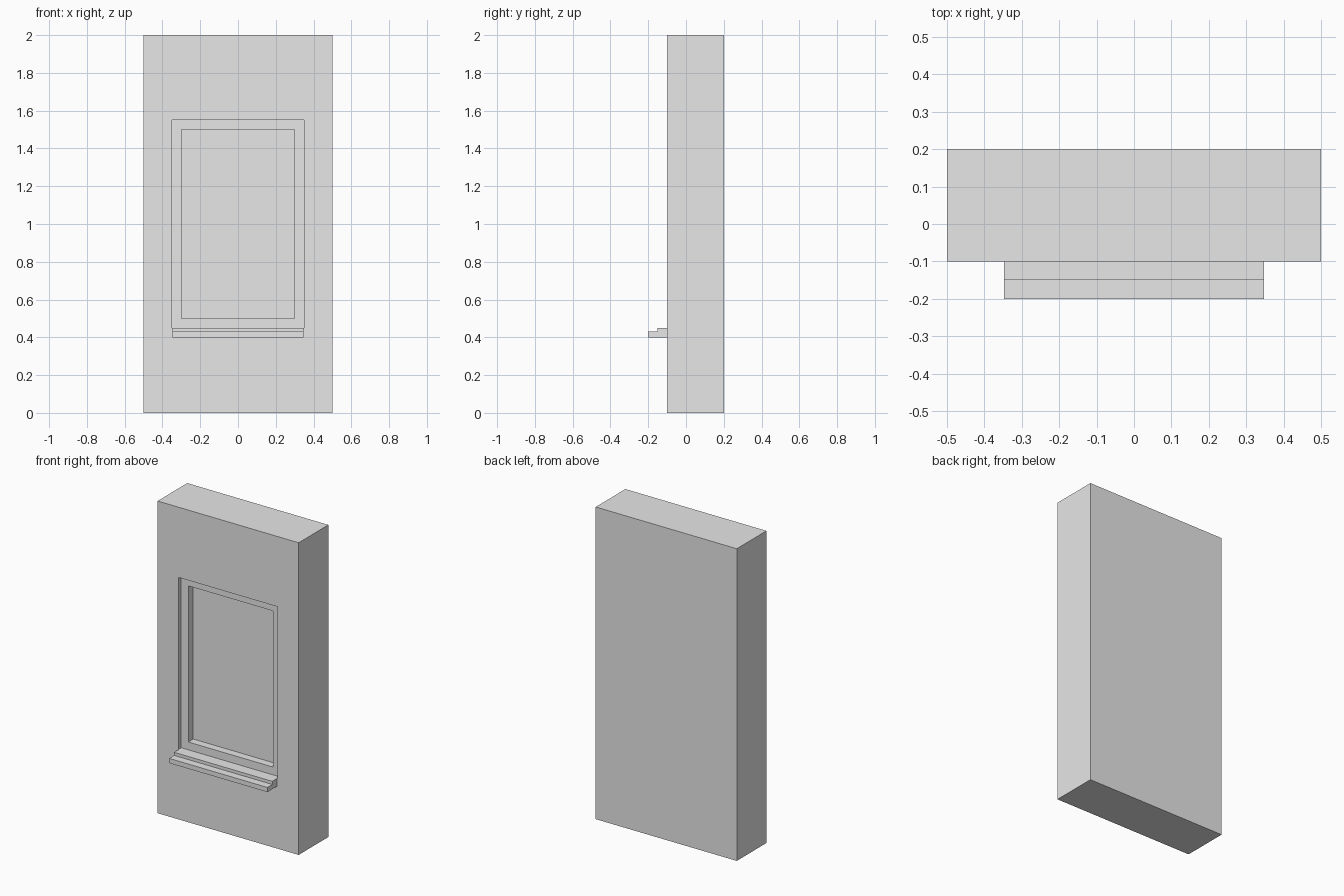
import bpy
import bmesh
from mathutils import Vector

cube = bpy.data.objects.get("Cube")
if cube:
    bpy.data.objects.remove(cube, do_unlink=True)

# Single plain plaster colour
plaster = bpy.data.materials.new("light_grey_plaster")
plaster.use_nodes = True
plaster.diffuse_color = (0.8, 0.8, 0.8, 1)
plaster.node_tree.nodes["Principled BSDF"].inputs["Base Color"].default_value = (0.8, 0.8, 0.8, 1)


def finish(bm, name):
    bmesh.ops.recalc_face_normals(bm, faces=bm.faces[:])
    mesh = bpy.data.meshes.new(name)
    bm.to_mesh(mesh)
    bm.free()
    mesh.materials.append(plaster)
    obj = bpy.data.objects.new(name, mesh)
    bpy.context.collection.objects.link(obj)
    return obj


def box(name, low, high):
    bm = bmesh.new()
    bmesh.ops.create_cube(bm, size=1)
    low, high = Vector(low), Vector(high)
    for v in bm.verts:
        v.co = (low + high) / 2 + v.co * (high - low)
    return finish(bm, name)


def recess(wall, name, half_width, bottom, top, back):
    """Cut a rectangular pocket from the wall front to y = back."""
    cutter = box(name, (-half_width, -0.3, bottom), (half_width, back, top))
    cutter.hide_render = True
    cutter.hide_set(True)
    cutter.display_type = 'WIRE'
    mod = wall.modifiers.new(name, 'BOOLEAN')
    mod.operation = 'DIFFERENCE'
    mod.solver = 'EXACT'
    mod.object = cutter
    bpy.context.view_layer.objects.active = wall
    bpy.ops.object.modifier_apply(modifier=mod.name)
    bpy.data.objects.remove(cutter, do_unlink=True)


# Wall block with a stepped blind window
wall = box("wall", (-0.5, -0.1, 0), (0.5, 0.2, 2))
recess(wall, "frame_recess", 0.35, 0.45, 1.55, -0.075)
recess(wall, "pane_recess", 0.3, 0.5, 1.5, -0.025)

# Stepped window sill, extruded from its side profile
profile = [(-0.1, 0.4), (-0.2, 0.4), (-0.2, 0.43), (-0.15, 0.43), (-0.15, 0.45), (-0.1, 0.45)]
bm = bmesh.new()
end = bm.faces.new([bm.verts.new((-0.348, y, z)) for y, z in profile])
side = bmesh.ops.extrude_face_region(bm, geom=[end], use_keep_orig=True)
moved = [g for g in side["geom"] if isinstance(g, bmesh.types.BMVert)]
bmesh.ops.translate(bm, verts=moved, vec=(0.696, 0, 0))
finish(bm, "window_sill")
